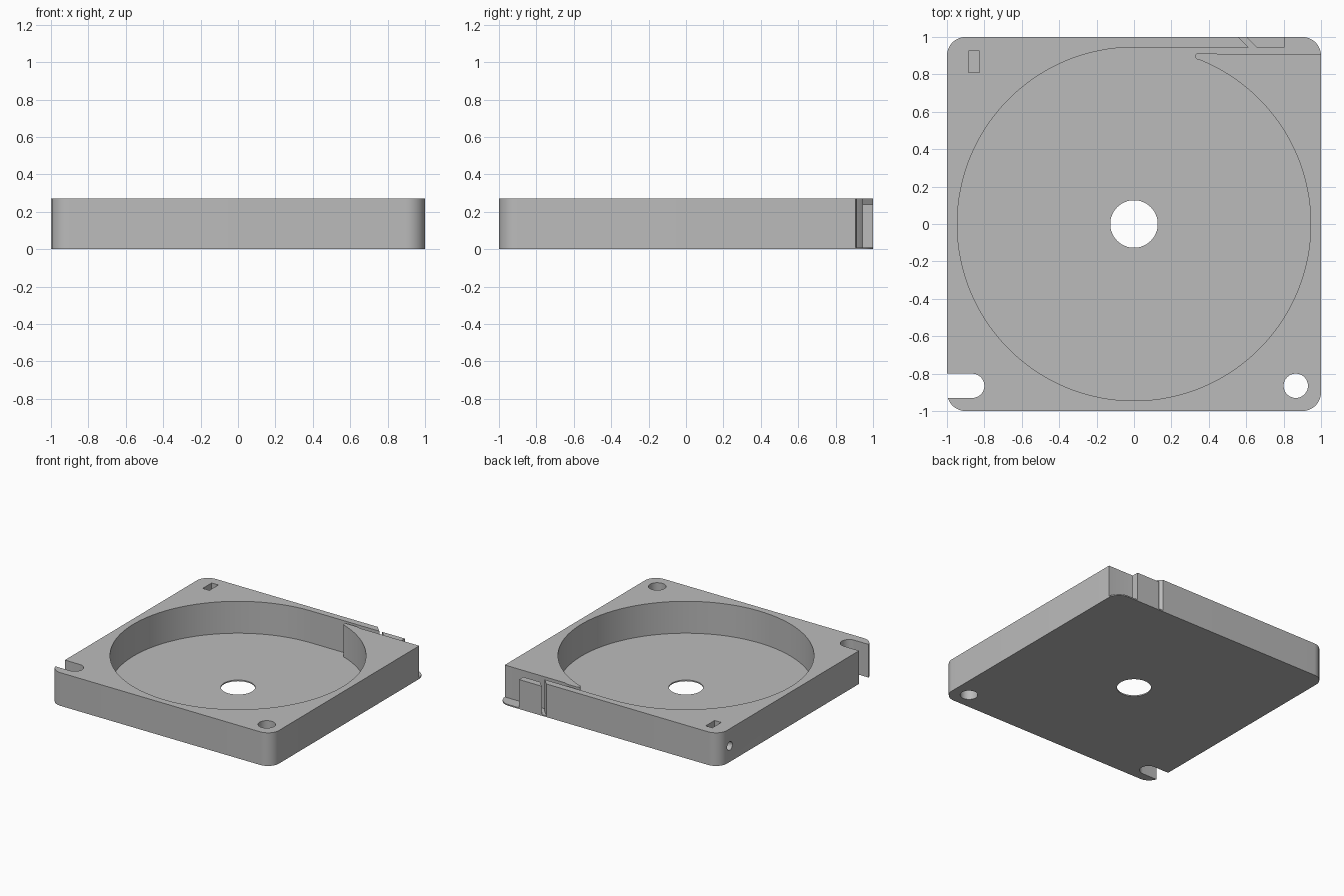
import bpy, bmesh
from math import sin, cos, radians, pi
from mathutils import Matrix

cube = bpy.data.objects.get("Cube")
if cube:
    bpy.data.objects.remove(cube, do_unlink=True)

HEIGHT, FLOOR = 0.27, 0.01

grey = bpy.data.materials.new("mid grey")
grey.use_nodes = True
grey.diffuse_color = (0.5, 0.5, 0.5, 1)
grey.node_tree.nodes["Principled BSDF"].inputs["Base Color"].default_value = (0.5, 0.5, 0.5, 1)


def arc(cx, cy, r, start, end, steps):
    """Points along an arc, angles in degrees."""
    angles = [radians(start + (end - start) * i / steps) for i in range(steps + 1)]
    return [(cx + r * cos(a), cy + r * sin(a)) for a in angles]


def prism(name, outline, z0, z1, turn=None):
    """Extrude a flat outline from z0 to z1."""
    bm = bmesh.new()
    base = bm.faces.new([bm.verts.new((x, y, z0)) for x, y in outline])
    top = bmesh.ops.extrude_face_region(bm, geom=[base])["geom"]
    moved = [v for v in top if isinstance(v, bmesh.types.BMVert)]
    bmesh.ops.translate(bm, verts=moved, vec=(0, 0, z1 - z0))
    bmesh.ops.recalc_face_normals(bm, faces=bm.faces)
    if turn:
        bm.transform(turn)
    mesh = bpy.data.meshes.new(name)
    bm.to_mesh(mesh)
    bm.free()
    mesh.materials.append(grey)
    obj = bpy.data.objects.new(name, mesh)
    bpy.context.collection.objects.link(obj)
    return obj


def circle(cx, cy, r, steps=48):
    return arc(cx, cy, r, 0, 360, steps)[:-1]


def box(x0, x1, y0, y1):
    return [(x0, y0), (x1, y0), (x1, y1), (x0, y1)]


# Square case with rounded corners
corners = []
for sx, sy, start in ((1, 1, 0), (-1, 1, 90), (-1, -1, 180), (1, -1, 270)):
    corners += arc(0.9 * sx, 0.9 * sy, 0.1, start, start + 90, 12)
case = prism("case", corners, 0, HEIGHT)

# Round chamber, exit channel with rounded lip, open corner and slanted slit
chamber = arc(0, 0, 0.945, 90, 428, 120)
chamber += arc(0.345, 0.897, 0.018, 250, 90, 10)
chamber += [(0.43, 0.915), (0.46, 0.905), (1.1, 0.905), (1.1, 1.1),
            (0.805, 1.1), (0.805, 0.945), (0.655, 0.945), (0.5, 1.1),
            (0.46, 1.1), (0.612, 0.945)]

# Side hole runs along x into the small rectangular well
along_x = Matrix.Translation((0, 0.865, 0.13)) @ Matrix.Rotation(pi / 2, 4, "Y")
notch = [(-1.1, -0.93)] + arc(-0.865, -0.865, 0.065, -90, 90, 20) + [(-1.1, -0.8)]

cutters = [
    prism("chamber_cutter", chamber, FLOOR, 0.4),
    prism("exit_block_cutter", [(0.63, 0.935), (0.85, 0.935), (0.85, 1.1), (0.48, 1.1)], 0.24, 0.4),
    prism("hub_hole_cutter", circle(0, 0, 0.127, 64), -0.1, 0.4),
    prism("corner_hole_cutter", circle(0.865, -0.865, 0.065), -0.1, 0.4),
    prism("notch_cutter", notch, -0.1, 0.4),
    prism("well_cutter", box(-0.885, -0.825, 0.81, 0.925), 0.07, 0.4),
    prism("side_hole_cutter", circle(0, 0, 0.035, 24), -1.1, -0.85, along_x),
]
for cutter in cutters:
    cutter.hide_render = True
    mod = case.modifiers.new(cutter.name, "BOOLEAN")
    mod.operation = "DIFFERENCE"
    mod.solver = "EXACT"
    mod.object = cutter

# Bake the cuts and discard the cutters
bpy.context.view_layer.update()
final = bpy.data.meshes.new_from_object(case.evaluated_get(bpy.context.evaluated_depsgraph_get()))
case.modifiers.clear()
case.data = final
for cutter in cutters:
    bpy.data.objects.remove(cutter, do_unlink=True)

bpy.ops.object.select_all(action="DESELECT")
case.select_set(True)
bpy.context.view_layer.objects.active = case
bpy.ops.object.shade_smooth_by_angle(angle=radians(30))
